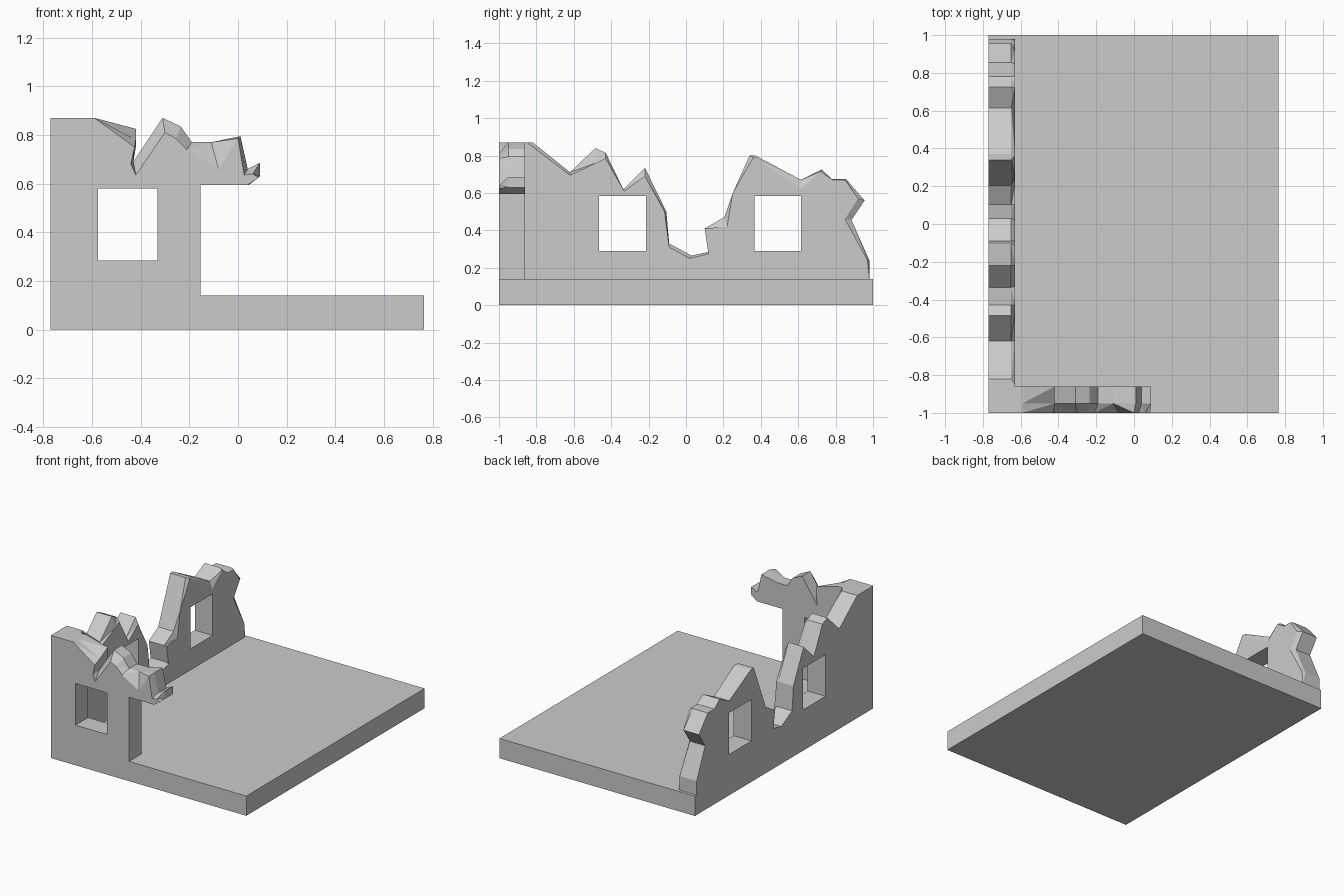
import bpy, bmesh
from mathutils import Vector

if "Cube" in bpy.data.objects:
    bpy.data.objects.remove(bpy.data.objects["Cube"])


def box(name, lo, hi):
    bpy.ops.mesh.primitive_cube_add(size=1, location=[(a + b) / 2 for a, b in zip(lo, hi)])
    ob = bpy.context.object
    ob.name = name
    ob.scale = [b - a for a, b in zip(lo, hi)]
    bpy.ops.object.transform_apply(location=False, rotation=False, scale=True)
    return ob


def loft(name, layers, windows, place, axis):
    """Wall through (depth, outline) layers, with rectangular windows (u0, u1, z0, z1)."""
    bm = bmesh.new()

    def skin(stack):
        # side faces between matching loops; returns the first and last loop
        rings = [[bm.verts.new(place(d, u, z)) for u, z in pts] for d, pts in stack]
        n = len(rings[0])
        for a, b in zip(rings, rings[1:]):
            for i in range(n):
                j = (i + 1) % n
                bm.faces.new((a[i], a[j], b[j], b[i]))
        return rings[0], rings[-1]

    loops = [skin(layers)]
    for u0, u1, z0, z1 in windows:
        rect = [(u0, z0), (u1, z0), (u1, z1), (u0, z1)]
        loops.append(skin([(layers[0][0], rect), (layers[-1][0], rect)]))
    # the two wall faces, filled around the windows
    for side in (0, 1):
        edges = []
        for loop in loops:
            ring = loop[side]
            edges += [bm.edges.get((ring[i - 1], ring[i])) for i in range(len(ring))]
        bmesh.ops.triangle_fill(bm, use_beauty=True, edges=edges, normal=axis)
    bmesh.ops.triangulate(bm, faces=[f for f in bm.faces if len(f.verts) > 3])
    bmesh.ops.recalc_face_normals(bm, faces=bm.faces[:])
    me = bpy.data.meshes.new(name)
    bm.to_mesh(me)
    bm.free()
    ob = bpy.data.objects.new(name, me)
    bpy.context.collection.objects.link(ob)


# Floor slab
box("floor_slab", (-.77, -1, 0), (.765, 1, .14))

# Long ruined wall: broken crest, with a worn lip along the inner face
crest = [(-1, .14), (-1, .87), (-.82, .87), (-.62, .71), (-.485, .84), (-.43, .815),
         (-.335, .62), (-.22, .735), (-.105, .50), (-.09, .33), (.03, .265), (.12, .285),
         (.10, .41), (.205, .47), (.34, .80), (.37, .80), (.615, .67), (.725, .725),
         (.78, .675), (.855, .675), (.955, .56), (.885, .455), (.98, .24), (.98, .14)]
lip = [(-1, .14), (-1, .87), (-.85, .87), (-.62, .695), (-.47, .765), (-.43, .785),
       (-.33, .61), (-.22, .69), (-.115, .50), (-.09, .31), (.02, .25), (.12, .275),
       (.10, .41), (.22, .42), (.25, .60), (.36, .79), (.61, .62), (.72, .715),
       (.785, .67), (.85, .67), (.92, .57), (.85, .46), (.97, .24), (.98, .14)]
loft("side_wall", [(-.77, crest), (-.65, crest), (-.63, lip)],
     [(-.465, -.215, .29, .585), (.365, .615, .29, .585)],
     lambda d, u, z: Vector((d, u, z)), Vector((1, 0, 0)))

# Short ruined wall with a broken lintel over the doorway
outer = [(-.63, .14), (-.63, .87), (-.59, .87), (-.425, .75), (-.44, .68), (-.42, .635),
         (-.30, .81), (-.255, .785), (-.21, .74), (-.08, .66), (0, .785), (.025, .635),
         (.06, .64), (.085, .625), (.04, .595), (-.155, .595), (-.155, .14)]
inner = [(-.63, .14), (-.63, .87), (-.59, .87), (-.42, .825), (-.42, .75), (-.43, .69),
         (-.31, .87), (-.235, .835), (-.19, .77), (-.11, .77), (.01, .795), (.04, .66),
         (.09, .685), (.09, .63), (.045, .595), (-.155, .595), (-.155, .14)]
ridge = inner[:3] + [(-.42, .78), (-.43, .71)] + inner[5:]
loft("front_wall", [(-1, outer), (-.95, ridge), (-.86, inner)],
     [(-.575, -.33, .285, .58)],
     lambda d, u, z: Vector((u, d, z)), Vector((0, 1, 0)))
